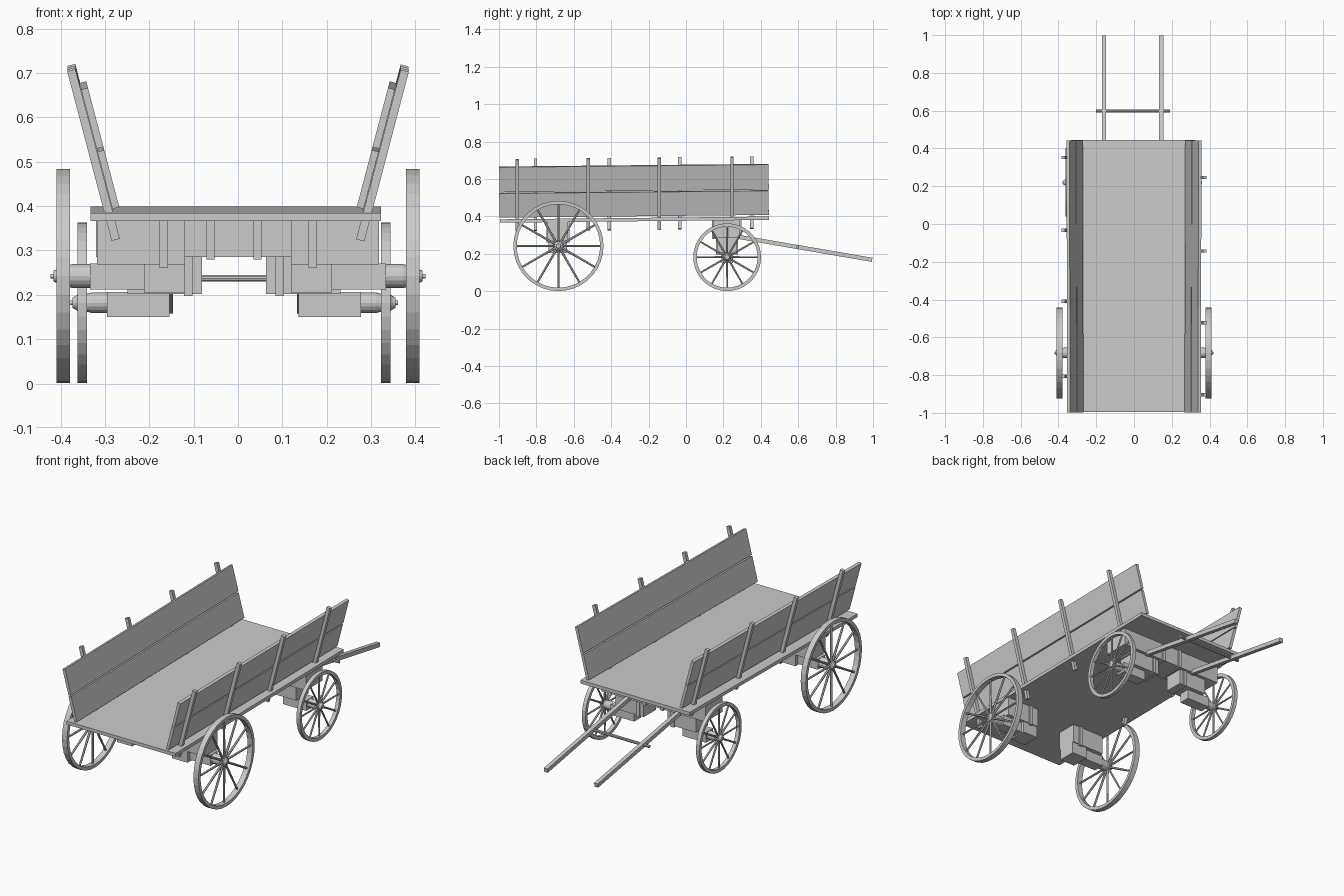
import bpy, bmesh, math
from mathutils import Matrix, Vector

if "Cube" in bpy.data.objects:
    bpy.data.objects.remove(bpy.data.objects["Cube"])

TILT = math.atan(0.015 / 1.44)   # bed rises slightly toward +y
LEAN = math.radians(14.7)        # side boards lean outward


def finish(name, bm):
    bmesh.ops.recalc_face_normals(bm, faces=bm.faces)
    me = bpy.data.meshes.new(name)
    bm.to_mesh(me)
    bm.free()
    ob = bpy.data.objects.new(name, me)
    bpy.context.collection.objects.link(ob)
    return ob


def add_box(bm, centre, size, rot=Matrix()):
    m = Matrix.Translation(centre) @ rot @ Matrix.Diagonal((*size, 1))
    bmesh.ops.create_cube(bm, size=1, matrix=m)


def box(name, x, y, z):
    bm = bmesh.new()
    add_box(bm, [(a + b) / 2 for a, b in (x, y, z)], [b - a for a, b in (x, y, z)])
    return finish(name, bm)


def lathe(bm, profile, steps, closed):
    """Revolve (x, radius) points around the x axis."""
    vs = [bm.verts.new((x, 0, r)) for x, r in profile]
    es = [bm.edges.new(p) for p in zip(vs, vs[1:])]
    if closed:
        es.append(bm.edges.new((vs[-1], vs[0])))
    bmesh.ops.spin(bm, geom=vs + es, cent=(0, 0, 0), axis=(1, 0, 0),
                   angle=2 * math.pi, steps=steps)
    bmesh.ops.remove_doubles(bm, verts=bm.verts, dist=1e-5)


def wheel(name, x, y, z, r, half, side, hub_r, spoke_w):
    # rim
    bm = bmesh.new()
    t = 0.018
    lathe(bm, [(-half, r), (half, r), (half, r - t), (-half, r - t)], 36, True)
    rim = finish(name + "_rim", bm)
    # spokes
    bm = bmesh.new()
    for i in range(12):
        rot = Matrix.Rotation(i * math.pi / 6, 4, 'X')
        m = rot @ Matrix.Translation((0, 0, (r - t / 2) / 2))
        bmesh.ops.create_cone(bm, cap_ends=True, segments=6, radius1=spoke_w,
                              radius2=spoke_w * 0.8, depth=r - t / 2, matrix=m)
    spokes = finish(name + "_spokes", bm)
    # hub with projecting axle pin
    bm = bmesh.new()
    prof = [(0.028, 0), (0.028, 0.005), (0.022, 0.005), (0.022, 0.012), (0.015, 0.015),
            (0.010, hub_r * 0.85), (-0.012, hub_r * 0.9), (-0.022, hub_r),
            (-0.062, hub_r), (-0.062, 0)]
    lathe(bm, [(a * side, b) for a, b in prof], 16, False)
    hub = finish(name + "_hub", bm)
    for ob in (rim, spokes, hub):
        ob.location = (x, y, z)


# bed floor
bm = bmesh.new()
add_box(bm, (-0.005, -0.275, 0.383), (0.655, 1.44, 0.018), Matrix.Rotation(TILT, 4, 'X'))
finish("bed_floor", bm)

# leaning side boards and stakes
for side, label, ys in ((-1, "left", (-0.805, -0.41, -0.033, 0.352)),
                        (1, "right", (-0.903, -0.523, -0.143, 0.246))):
    lean = Matrix.Rotation(side * LEAN, 4, 'Y')
    rise = Matrix.Rotation(TILT, 4, 'X')
    up = lean @ Vector((0, 0, 1))
    out = lean @ Vector((side, 0, 0))
    base = Vector((side * 0.269, 0, 0.405))   # inner foot of the boards
    for n, (a, b) in enumerate(((0, 0.133), (0.14, 0.278))):
        bm = bmesh.new()
        c = base + up * (a + b) / 2 + out * 0.0085 + Vector((0, -0.278, 0))
        add_box(bm, c, (0.016, 1.44, b - a), lean @ rise)
        finish(f"{label}_side_board_{n + 1}", bm)
    bm = bmesh.new()
    for y in ys:
        c = base + up * 0.126 + out * 0.0255 + Vector((0, y, (y + 0.278) * 0.0104))
        add_box(bm, c, (0.019, 0.018, 0.395), lean)
    finish(f"{label}_stakes", bm)

# wheels
FX = -0.009    # front running gear sits slightly off centre
for s, label in ((-1, "left"), (1, "right")):
    wheel(f"{label}_large_wheel", s * 0.394, -0.682, 0.242, 0.241, 0.015, s, 0.027, 0.0065)
    wheel(f"{label}_small_wheel", FX + s * 0.342, 0.22, 0.182, 0.181, 0.0105, s, 0.023, 0.0055)

    def mbox(name, x0, x1, y, z, off=0):
        box(f"{label}_{name}", sorted((off + s * x0, off + s * x1)), y, z)

    # axle blocks under the large wheels
    mbox("large_axle_upper_block", 0.12, 0.318, (-0.74, -0.63), (0.268, 0.376))
    mbox("large_axle_lower_block", 0.12, 0.212, (-0.735, -0.635), (0.205, 0.268))
    mbox("large_axle_arm", 0.20, 0.334, (-0.712, -0.652), (0.212, 0.27))
    mbox("large_axle_strap", 0.158, 0.178, (-0.747, -0.623), (0.261, 0.376))
    # axle blocks under the small wheels
    mbox("small_axle_block", 0.072, 0.24, (0.168, 0.272), (0.202, 0.29), FX)
    mbox("small_axle_arm", 0.145, 0.286, (0.19, 0.25), (0.15, 0.206), FX)
    mbox("small_axle_strap", 0.094, 0.113, (0.161, 0.279), (0.197, 0.29), FX)
    mbox("bolster_strap", 0.044, 0.062, (0.138, 0.297), (0.28, 0.38), FX)

# bolster carrying the bed above the small wheels
box("bolster", (-0.32, 0.305), (0.145, 0.29), (0.285, 0.383))

# draw shafts and crossbar
ang = math.atan2(-0.125, 0.73)
for s, label in ((-1, "left"), (1, "right")):
    bm = bmesh.new()
    add_box(bm, (-0.007 + s * 0.151, 0.628, 0.231), (0.022, 0.745, 0.022),
            Matrix.Rotation(ang, 4, 'X'))
    finish(f"{label}_draw_shaft", bm)
bm = bmesh.new()
bmesh.ops.create_cone(bm, cap_ends=True, segments=10, radius1=0.008, radius2=0.008, depth=0.39,
                      matrix=Matrix.Translation((-0.005, 0.597, 0.237)) @ Matrix.Rotation(math.pi / 2, 4, 'Y'))
finish("shaft_crossbar", bm)
